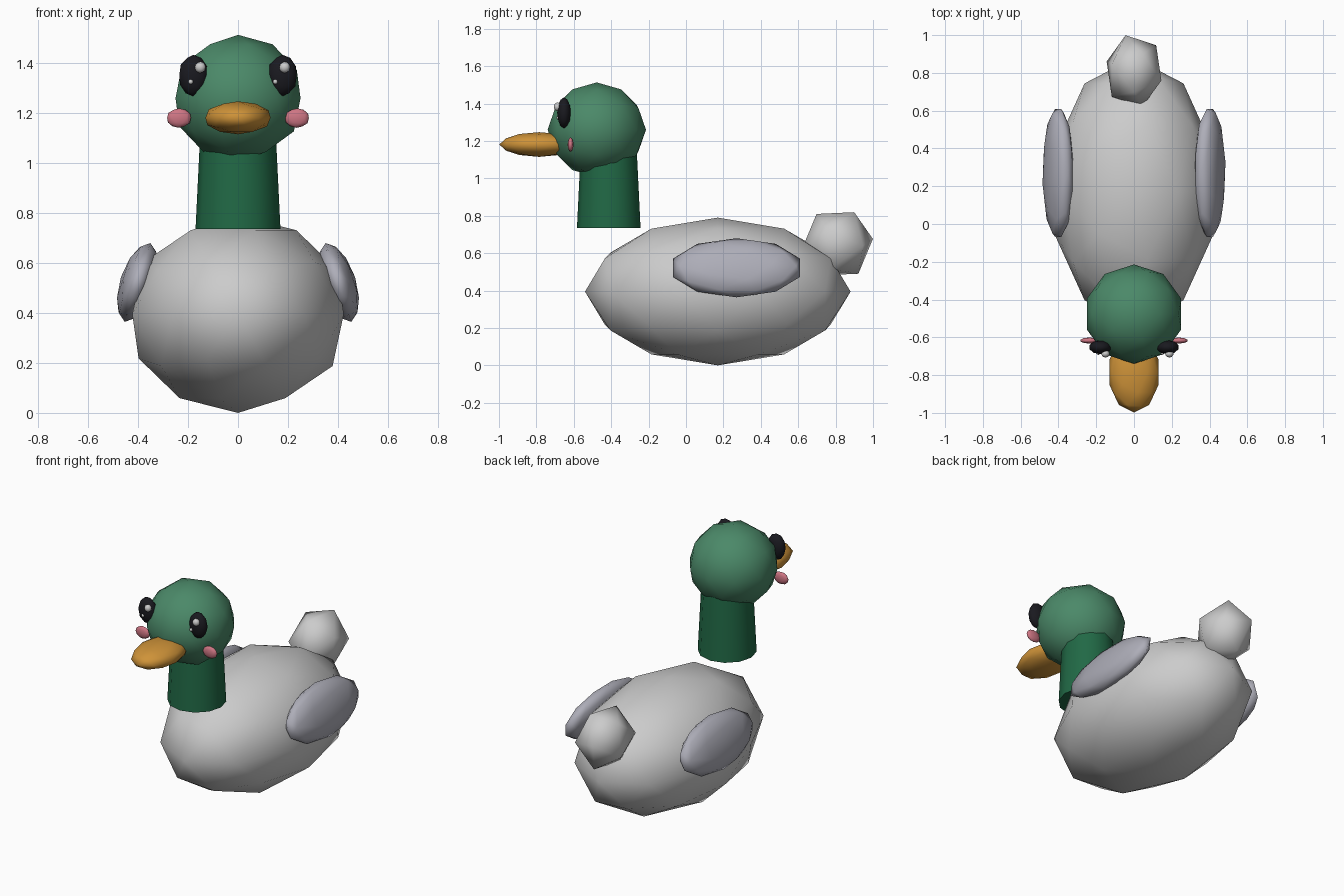
import bpy
from math import radians
from mathutils import Matrix, Vector

if "Cube" in bpy.data.objects:
    bpy.data.objects.remove(bpy.data.objects["Cube"])


def material(name, rgb):
    m = bpy.data.materials.new(name)
    m.diffuse_color = (*rgb, 1)
    m.use_nodes = True
    m.node_tree.nodes["Principled BSDF"].inputs["Base Color"].default_value = m.diffuse_color
    return m


HEAD = material("head_green", (0.07, 0.25, 0.14))
NECK = material("neck_green", (0.015, 0.14, 0.06))
ORANGE = material("orange", (0.62, 0.29, 0.04))
PINK = material("pink", (0.62, 0.18, 0.23))
BLACK = material("black", (0.01, 0.01, 0.014))
WING = material("wing_grey", (0.42, 0.42, 0.48))


def finish(obj, name, mat):
    obj.name = name
    obj.data.shade_smooth()
    if mat:
        obj.data.materials.append(mat)
    return obj


def ball(name, loc, scale, mat=None, subdiv=2, rot=Matrix()):
    """Low-poly icosphere, scaled and then rotated."""
    bpy.ops.mesh.primitive_ico_sphere_add(subdivisions=subdiv, radius=1)
    obj = finish(bpy.context.object, name, mat)
    obj.data.transform(rot @ Matrix.Diagonal((*scale, 1)))
    obj.location = loc
    return obj


# Body and upturned tail
ball("body", (0, 0.17, 0.395), (0.445, 0.71, 0.395))
ball("tail", (0, 0.81, 0.65), (0.162, 0.2, 0.195), subdiv=1,
     rot=Matrix.Rotation(radians(35), 4, 'X'))

# Head and tapered neck
ball("head", (0, -0.477, 1.26), (0.263, 0.263, 0.253), HEAD)
bpy.ops.mesh.primitive_cone_add(vertices=12, radius1=0.17, radius2=0.15,
                                depth=0.41, location=(0, -0.413, 0.94))
finish(bpy.context.object, "neck", NECK).data.shade_smooth()
bpy.ops.object.shade_smooth_by_angle(angle=radians(40))

# Beak
ball("beak", (0, -0.785, 1.181), (0.137, 0.213, 0.066), ORANGE)

# Wings: long axis along y, upper edge leaning towards the body
upright = Matrix(((0, 0, 1, 0), (1, 0, 0, 0), (0, 1, 0, 0), (0, 0, 0, 1)))
for side, label in ((1, "left"), (-1, "right")):
    lean = Matrix.Rotation(radians(-18 * side), 4, 'Y')
    ball("wing_" + label, (0.402 * side, 0.27, 0.522), (0.357, 0.166, 0.07),
         WING, rot=lean @ upright)

    # Eyes with two highlights, and cheeks
    ball("eye_" + label, (0.178 * side, -0.652, 1.35), (0.06, 0.037, 0.083), BLACK)
    centre = 0.169 * side
    ball("highlight_large_" + label, (centre + 0.018, -0.687, 1.383),
         (0.022, 0.02, 0.023))
    ball("highlight_small_" + label, (centre - 0.02, -0.683, 1.325),
         (0.01, 0.01, 0.01))
    ball("cheek_" + label, (0.236 * side, -0.617, 1.18), (0.05, 0.016, 0.039), PINK)
